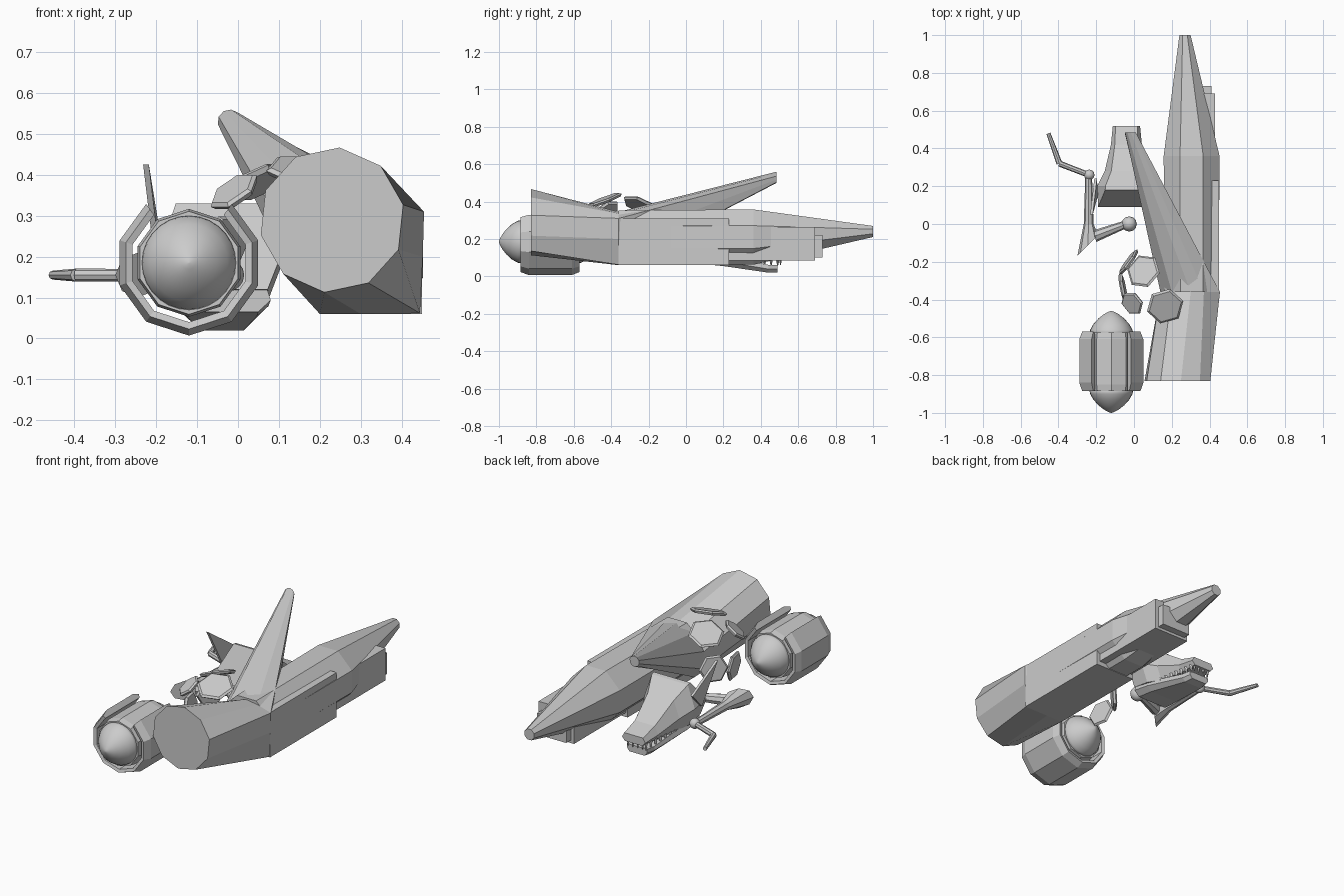
import bpy, bmesh, math
from mathutils import Vector

if "Cube" in bpy.data.objects:
    bpy.data.objects.remove(bpy.data.objects["Cube"])

grey = bpy.data.materials.new("light_grey")
grey.diffuse_color = (0.6, 0.6, 0.6, 1)
grey.use_nodes = True
grey.node_tree.nodes["Principled BSDF"].inputs["Base Color"].default_value = grey.diffuse_color


def finish(name, bm, smooth=False):
    bmesh.ops.recalc_face_normals(bm, faces=bm.faces)
    me = bpy.data.meshes.new(name)
    bm.to_mesh(me)
    bm.free()
    me.materials.append(grey)
    ob = bpy.data.objects.new(name, me)
    bpy.context.collection.objects.link(ob)
    if smooth:
        for p in me.polygons:
            p.use_smooth = True
    return ob


def loft(name, rings, closed=True, caps=True, smooth=False):
    """Skin a list of equal-length point rings."""
    bm = bmesh.new()
    vs = [[bm.verts.new(p) for p in r] for r in rings]
    n = len(vs[0])
    for a, b in zip(vs, vs[1:]):
        for i in range(n if closed else n - 1):
            j = (i + 1) % n
            bm.faces.new((a[i], a[j], b[j], b[i]))
    if caps:
        bm.faces.new(vs[0])
        bm.faces.new(vs[-1])
    return finish(name, bm, smooth)


def ring(cx, cz, y, r, n=10, start=84, step=None):
    """Ring in the xz plane."""
    step = step or -360 / n
    return [(cx + r * math.cos(math.radians(start + step * i)), y,
             cz + r * math.sin(math.radians(start + step * i))) for i in range(n)]


def disc(c, ax, r, n=8):
    """Ring about an arbitrary axis."""
    q = Vector(ax).to_track_quat('Z', 'Y')
    return [Vector(c) + q @ Vector((r * math.cos(2 * math.pi * i / n), r * math.sin(2 * math.pi * i / n), 0))
            for i in range(n)]


def rod(name, a, b, ra, rb, n=8):
    d = Vector(b) - Vector(a)
    return loft(name, [disc(a, d, ra, n), disc(b, d, rb, n)])


def box(name, x0, x1, y0, y1, z0, z1):
    return loft(name, [[(x0, y, z0), (x1, y, z0), (x1, y, z1), (x0, y, z1)] for y in (y0, y1)])


def ball(name, c, r):
    bm = bmesh.new()
    bmesh.ops.create_uvsphere(bm, u_segments=12, v_segments=8, radius=r)
    bmesh.ops.translate(bm, vec=c, verts=bm.verts)
    return finish(name, bm, True)


# Front tube flowing into the raised horn
mid = [(x, -0.36, z) for x, z in [(.30, .345), (.37, .335), (.455, .31), (.452, .2), (.445, .062),
                                  (.30, .06), (.2, .06), (.15, .12), (.14, .22), (.2, .31)]]
loft("front_tube", [ring(.23, .29, -.83, .178), mid])
loft("raised_horn", [mid, ring(-.02, .53, .485, .03)])

# Tail horn and lower boxes
loft("tail_horn", [ring(.305, .21, y, r, 8, 112.5) for y, r in ((-.36, .155), (.36, .16))]
     + [ring(.27, .24, 1.0, .032, 8, 112.5)])
box("lower_box", .2, .45, -.36, .23, .06, .31)
box("rear_box", .21, .43, .23, .69, .085, .265)
box("rear_flange", .23, .41, .69, .73, .1, .22)

# Orb core with smooth pointed ends
OX, OZ = -.12, .185
loft("orb_core", [ring(OX, OZ, y, r, 10, 90) for y, r in
                  ((-.885, .118), (-.885, .126), (-.85, .132), (-.61, .132), (-.575, .126), (-.575, .118))])
for name, s in (("orb_nose", -1), ("orb_back", 1)):
    loft(name, [ring(OX, OZ, -.73 + s * d, r, 28, 90) for d, r in
                ((.14, .118), (.17, .112), (.2, .095), (.23, .068), (.252, .04), (.265, .016), (.27, .002))],
         smooth=True)

# Orb shell: eight-sided wrap left open at the top, closed in cross-section
profile = [(-.88, .145), (-.885, .162), (-.84, .178), (-.61, .178), (-.57, .162), (-.575, .145)]
arcs = [ring(OX, OZ, y, r, 9, 54, -36) for y, r in profile]
loft("orb_shell", [list(section) for section in zip(*arcs)])

# Five loose hexagonal plates
plates = [((.05, -.25, .385), (-.35, .3, .85), .095), ((.165, -.435, .41), (.1, -.35, .93), .1),
          ((-.01, -.42, .36), (-.5, -.4, .75), .068), ((-.06, -.34, .2), (-1, -.2, -.1), .08),
          ((-.03, -.2, .23), (-.75, .55, .1), .08)]
for i, (c, nrm, r) in enumerate(plates):
    nv = Vector(nrm).normalized()
    c = Vector(c)
    loft("hex_plate_%d" % i, [disc(c - nv * .012, nv, r * .9, 6), disc(c, nv, r, 6), disc(c + nv * .008, nv, r * .88, 6)])


# Skull: upper head, jaw and teeth
def head(y, w, lo, hi, tw, skew=0):
    m = lo + (hi - lo) * .45
    return [(-.04 + x, y + s * skew, z) for x, z, s in
            ((-w, m, 0), (-w * tw, hi, 1), (w * tw, hi, 1), (w, m, 0), (w * .75, lo, 0), (-w * .75, lo, 0))]


loft("skull", [head(.09, .15, .12, .33, .75, .09), head(.2, .155, .1, .325, .72),
               head(.28, .115, .09, .26, .7), head(.42, .082, .085, .165, .75), head(.52, .072, .09, .135, .8)])
loft("lower_jaw", [head(.1, .12, .065, .13, .9), head(.2, .115, .055, .11, .9),
                   head(.44, .072, .02, .062, 1), head(.49, .062, .022, .062, 1)])
for s in (-1, 1):
    for i in range(7):
        y = .28 + i * .035
        x = -.04 + s * (.085 - i * .005)
        rod("tooth", (x, y, .1), (x, y, .055), .012, .002, 4)
for i in range(4):
    rod("tooth", (-.085 + i * .03, .505, .1), (-.085 + i * .03, .505, .062), .01, .002, 4)

# Side fin on the skull
loft("skull_fin", [[(-.232 + d, .05, .425), (-.21 + d, .24, .29), (-.205 + d, .15, .2)] for d in (0, .014)])

# Arm: shoulder, elbow flare, forearm, wrist and finger
Z = .155
ball("shoulder_ball", (-.025, 0, Z), .04)
rod("upper_arm", (-.04, 0, Z), (-.21, -.065, Z), .02, .032)
flare = [(-.245 + .055 * math.cos(t), -.115 + .055 * math.cos(t), Z + .055 * math.sin(t))
         for t in [2 * math.pi * i / 8 for i in range(8)]]
loft("forearm", [ring(-.24, Z, .25, .018, 8, 0, 45), ring(-.24, Z, .0, .026, 8, 0, 45), flare])
ball("wrist_ball", (-.237, .26, Z), .028)
rod("finger_base", (-.24, .26, Z), (-.395, .32, Z), .015, .016)
rod("finger_tip", (-.395, .32, Z), (-.453, .48, Z), .016, .011)
